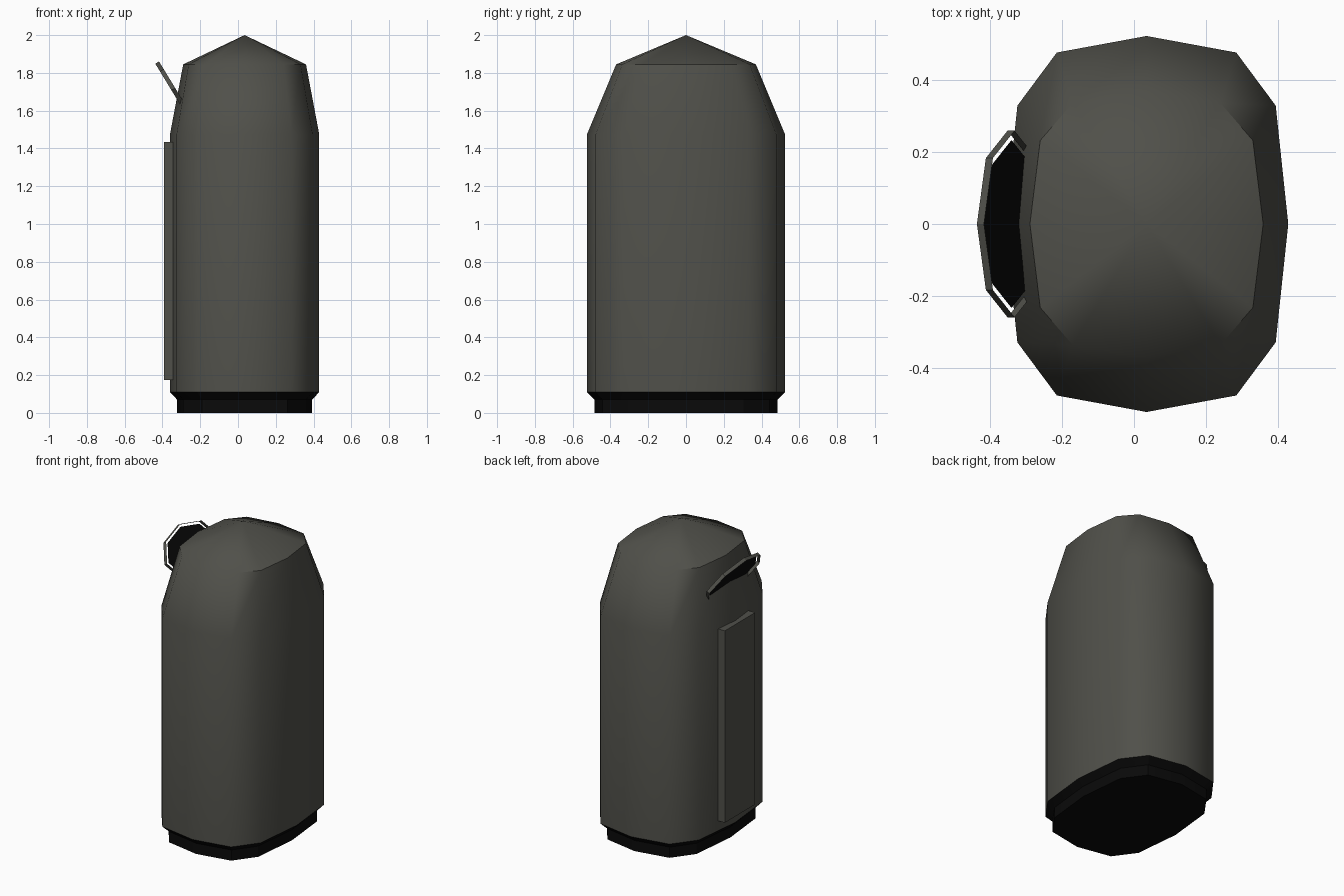
import bpy, bmesh, math
from mathutils import Vector

cube = bpy.data.objects.get("Cube")
if cube:
    bpy.data.objects.remove(cube)


def material(name, rgb):
    m = bpy.data.materials.new(name)
    m.use_nodes = True
    m.diffuse_color = (*rgb, 1)
    m.node_tree.nodes["Principled BSDF"].inputs["Base Color"].default_value = (*rgb, 1)
    return m


OLIVE = material("olive grey", (0.08, 0.08, 0.068))
BLACK = material("black", (0.003, 0.003, 0.003))
CENTRE = 0.035


def finish(bm, name, mat, angle=None):
    mesh = bpy.data.meshes.new(name)
    bm.to_mesh(mesh)
    bm.free()
    mesh.materials.append(mat)
    ob = bpy.data.objects.new(name, mesh)
    bpy.context.collection.objects.link(ob)
    if angle:
        bpy.ops.object.select_all(action="DESELECT")
        ob.select_set(True)
        bpy.context.view_layer.objects.active = ob
        bpy.ops.object.shade_smooth_by_angle(angle=math.radians(angle))
    return ob


# Twelve-sided cross-section, mirrored from one quarter
quarter = [(0.395, 0), (0.36, 0.33), (0.25, 0.478), (0, 0.524)]
half = quarter + [(-x, y) for x, y in quarter[-2::-1]]
section = half + [(x, -y) for x, y in half[-2:0:-1]]


def bridge(bm, low, high):
    n = len(low)
    for i in range(n):
        j = (i + 1) % n
        bm.faces.new((low[i], low[j], high[j], high[i]))


def lofted(levels):
    """Stack scaled copies of the section: (z, x scale, y scale)."""
    bm = bmesh.new()
    rings = [[bm.verts.new((CENTRE + x * sx, y * sy, z)) for x, y in section]
             for z, sx, sy in levels]
    for low, high in zip(rings, rings[1:]):
        bridge(bm, low, high)
    return bm, rings


# Body with tapered shoulder and pointed roof
bm, rings = lofted([(0.11, 1, 1), (1.475, 1, 1), (1.845, 0.823, 0.706)])
apex = bm.verts.new((CENTRE, 0, 2.0))
top = rings[-1]
for i, v in enumerate(top):
    bm.faces.new((v, top[(i + 1) % len(top)], apex))
finish(bm, "body", OLIVE, 50)

# Recessed black plinth, flaring out to the body
bm, rings = lofted([(0, 0.905, 0.925), (0.07, 0.905, 0.925), (0.11, 1, 1)])
bm.faces.new(rings[0][::-1])
finish(bm, "plinth", BLACK, 30)

# Access door on the right side
bm = bmesh.new()
bmesh.ops.create_cube(bm, size=1)
bmesh.ops.scale(bm, vec=(0.05, 0.315, 1.26), verts=bm.verts)
bmesh.ops.translate(bm, vec=(-0.367, 0, 0.805), verts=bm.verts)
finish(bm, "door", OLIVE)

# Tilted octagonal opening: rim wall and dark panel
hub = Vector((-0.35, 0, 1.71))
slope = Vector((-0.52, 0, 0.855))
normal = Vector((0.855, 0, 0.52))


def octagon(bm, scale, lift):
    pts = []
    for k in range(8):
        a = math.tau * k / 8
        p = hub + normal * lift + slope * (0.164 * scale * math.cos(a))
        pts.append(bm.verts.new(p + Vector((0, 0.26 * scale * math.sin(a), 0))))
    return pts


bm = bmesh.new()
bridge(bm, octagon(bm, 1, -0.003), octagon(bm, 1, 0.02))
finish(bm, "opening_rim", OLIVE)

bm = bmesh.new()
face = bm.faces.new(octagon(bm, 0.9, 0.01))
face.normal_update()
if face.normal.dot(normal) < 0:
    face.normal_flip()
finish(bm, "opening_panel", BLACK)
